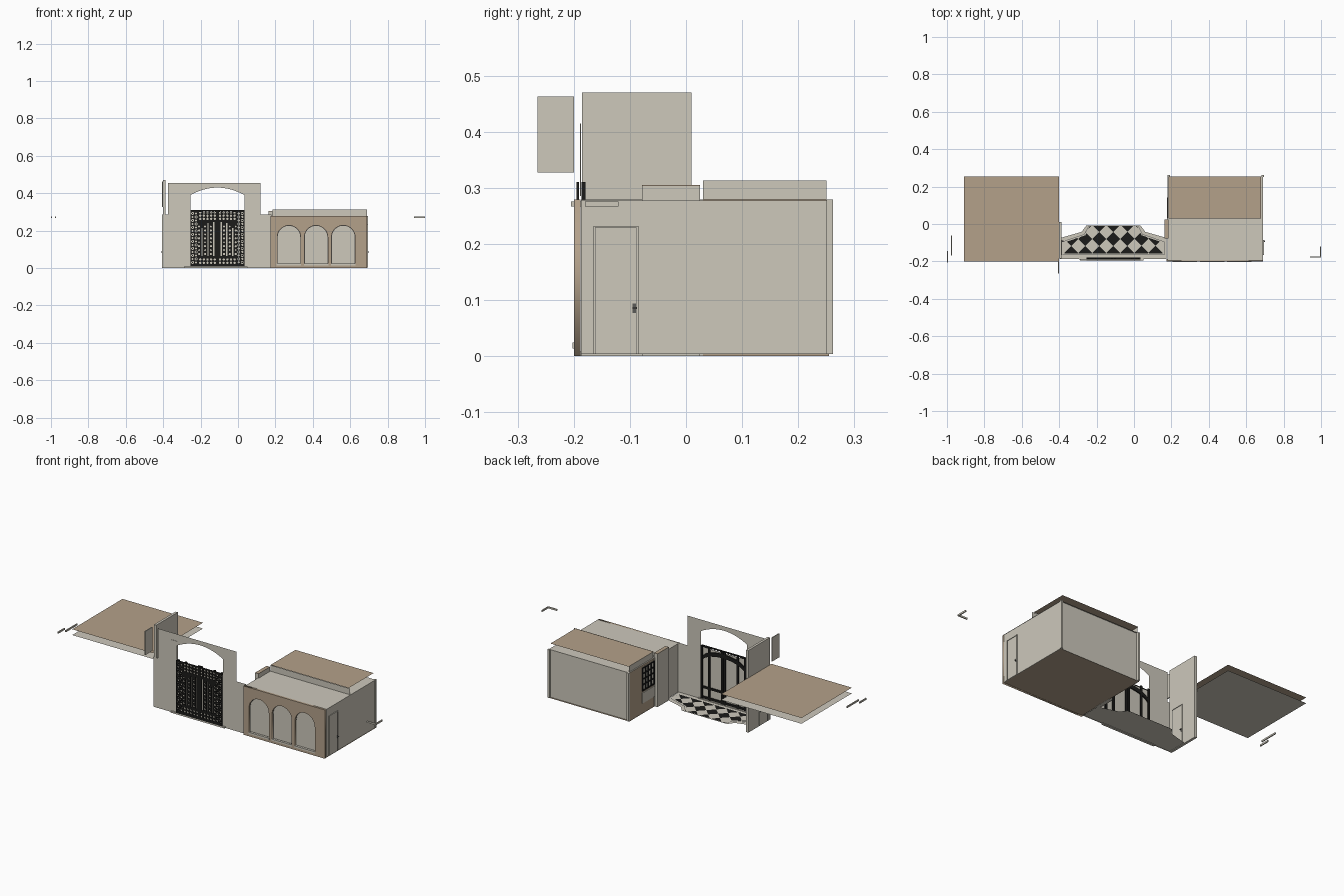
import bpy, bmesh, math
from mathutils import Vector

if "Cube" in bpy.data.objects:
    bpy.data.objects.remove(bpy.data.objects["Cube"])


def material(name, rgb):
    m = bpy.data.materials.new(name)
    m.diffuse_color = (*rgb, 1)
    m.use_nodes = True
    m.node_tree.nodes["Principled BSDF"].inputs["Base Color"].default_value = m.diffuse_color
    return m


BEIGE = material("beige_plaster", (0.61, 0.58, 0.50))
TAN = material("tan_stone", (0.456, 0.356, 0.254))
BLACK = material("black_iron", (0.011, 0.011, 0.010))
GREY = material("grey_metal", (0.10, 0.10, 0.095))


def add(name, mesh, *mats):
    for m in mats:
        mesh.materials.append(m)
    ob = bpy.data.objects.new(name, mesh)
    bpy.context.collection.objects.link(ob)
    return ob


# box between two corners; a zero extent gives a single sheet
def box(name, x, y, z, mat):
    bm = bmesh.new()
    pts = sorted({(a, b, c) for a in x for b in y for c in z})
    vs = [bm.verts.new(p) for p in pts]
    if len(vs) == 4:
        bm.faces.new([vs[i] for i in (0, 1, 3, 2)])
    else:
        bmesh.ops.convex_hull(bm, input=vs)
        bmesh.ops.dissolve_limit(bm, angle_limit=0.01, verts=bm.verts, edges=bm.edges)
    bmesh.ops.recalc_face_normals(bm, faces=bm.faces)
    me = bpy.data.meshes.new(name)
    bm.to_mesh(me)
    bm.free()
    return add(name, me, mat)


# upright plate in the XZ plane; nested loops become holes
def plate(name, loops, y, depth, mat):
    cu = bpy.data.curves.new(name, 'CURVE')
    cu.dimensions, cu.fill_mode, cu.extrude = '2D', 'BOTH', depth / 2
    for pts in loops:
        s = cu.splines.new('POLY')
        s.points.add(len(pts) - 1)
        for p, (a, b) in zip(s.points, pts):
            p.co = (a, b, 0, 1)
        s.use_cyclic_u = True
    tmp = bpy.data.objects.new(name + "_profile", cu)
    bpy.context.collection.objects.link(tmp)
    bpy.context.view_layer.update()
    me = bpy.data.meshes.new_from_object(tmp.evaluated_get(bpy.context.evaluated_depsgraph_get()))
    bpy.data.objects.remove(tmp)
    me.materials.clear()
    ob = add(name, me, mat)
    ob.rotation_euler = (math.pi / 2, 0, 0)
    ob.location.y = y
    return ob


def rect(a, b, c, d):
    return [(a, c), (b, c), (b, d), (a, d)]


def circle(x, z, r, n=10):
    return [(x + r * math.cos(2 * math.pi * i / n), z + r * math.sin(2 * math.pi * i / n)) for i in range(n)]


def arched(x0, x1, z0, spring, n=16):
    c, r = (x0 + x1) / 2, (x1 - x0) / 2
    return [(x0, z0), (x1, z0)] + [(c + r * math.cos(math.pi * i / n), spring + r * math.sin(math.pi * i / n))
                                   for i in range(n + 1)]


# gate wall with a shallow arched opening
G0, G1, GC = -0.255, 0.035, -0.11
arch = [(GC + 0.145 * t, 0.39 + 0.04 * (1 - t * t)) for t in [1 - i / 8 for i in range(17)]]
wall = [(-.405, 0), (-.405, .285), (-.375, .285), (-.375, .455), (.12, .455), (.12, .285),
        (.18, .285), (.18, 0), (G1, 0)] + arch + [(G0, 0)]
plate("gate_wall", [wall], -0.186, 0, BEIGE)
box("gate_wall_panel", (-.295, G0), (-.189, -.187), (.285, .415), BEIGE)

# iron gate: pierced front plate over a plain backing
holes = []
for s in (-1, 1):
    for i in range(15):
        z = 0.03 + i * 0.0187
        for k, u in enumerate((0.114, 0.133)):
            if (i + k) % 2:
                holes.append(circle(GC + s * u, z, 0.008))
                holes.append(circle(GC + s * u, z, 0.004))
            else:
                holes.append(circle(GC + s * u, z, 0.007, 4))
    for u, top in ((0.020, .245), (0.050, .24), (0.082, .215)):
        holes.append(rect(GC + s * u - .0035, GC + s * u + .0035, .065, top))
    for u in (0.035, 0.066, 0.098):
        for i in range(8):
            holes.append(circle(GC + s * u, 0.075 + i * 0.021, 0.006, 4 if i % 2 else 8))
    for z in (0.028, 0.046, 0.263, 0.28, 0.297):
        for i in range(5):
            holes.append(circle(GC + s * (0.014 + i * 0.0195), z, 0.0065, 8))
plate("gate_filigree", [rect(G0, G1, .008, .31)] + holes, -0.193, 0.004, BLACK)
box("gate_backing", (G0, G1), (-.187, -.187), (.008, .30), BEIGE)
for u in (-.139, -.09, -.008, .008, .09, .139):
    box("gate_back_bar", (GC + u - .006, GC + u + .006), (-.186, -.179), (.008, .31), BLACK)
for z in (.012, .07):
    box("gate_back_rail", (G0, G1), (-.186, -.180), (z, z + .012), BLACK)
band = [(GC + .14 * math.cos(math.pi * i / 16), .235 + .06 * math.sin(math.pi * i / 16)) for i in range(17)]
plate("gate_back_arch", [band + [(a, b - .022) for a, b in reversed(band)]], -0.183, 0.006, BLACK)
box("gate_threshold", (-.29, .05), (-.195, -.18), (0, .008), BEIGE)


# courtyard floor: flat sheet, cut along diagonals for the checker
def floor_sheet(name, half, z, checker):
    bm = bmesh.new()
    pts = half + [(2 * GC - x, y) for x, y in reversed(half)]
    bm.faces.new([bm.verts.new((x, y, z)) for x, y in pts])
    p = 0.075
    ref = Vector((GC, -0.08, z))
    if checker:
        for d in ((1, 1, 0), (1, -1, 0)):
            for i in range(-7, 8):
                bmesh.ops.bisect_plane(bm, geom=bm.verts[:] + bm.edges[:] + bm.faces[:],
                                       plane_co=ref + Vector(((i + .5) * p, 0, 0)), plane_no=d)
        for f in bm.faces:
            c = f.calc_center_median() - ref
            f.material_index = (round((c.x + c.y) / p) + round((c.x - c.y) / p) + 1) % 2
    for f in bm.faces:
        if f.normal.z < 0:
            f.normal_flip()
    me = bpy.data.meshes.new(name)
    bm.to_mesh(me)
    bm.free()
    return add(name, me, BEIGE, BLACK)


floor_sheet("courtyard_border", [(.175, -.186), (.175, -.075), (.06, -.042), (.035, -.008)], .003, False)
line = [(.163, -.165), (.163, -.094), (.046, -.054), (.022, -.008)]
floor_sheet("courtyard_border_line", line, .004, False).data.materials[0] = GREY
floor_sheet("courtyard_inner_border", [(.161, -.163), (.161, -.096), (.044, -.056), (.020, -.009)], .005, False)
floor_sheet("courtyard_checker", [(.155, -.157), (.155, -.10), (.040, -.06), (.016, -.01)], .006, True)

# side wall at the left of the gate
box("left_side_wall", (-.402, -.388), (-.185, .01), (0, .47), BEIGE)
box("left_upper_panel", (-.405, -.40), (-.265, -.20), (.327, .463), BEIGE)

# left pavilion: only its roof and ceiling sheets
box("left_roof", (-.91, -.40), (-.20, .255), (.313, .313), TAN)
box("left_ceiling", (-.91, -.40), (-.20, .255), (.28, .28), BEIGE)

# right house shell
box("house_floor", (.18, .69), (-.195, .255), (.001, .001), TAN)
box("house_roof_low", (.18, .69), (-.195, .255), (.279, .279), BEIGE)
box("house_roof_high", (.185, .68), (.03, .255), (.314, .314), TAN)
box("house_roof_step", (.185, .69), (.028, .028), (.279, .314), BEIGE)
box("house_roof_side", (.187, .187), (.03, .25), (.279, .313), BEIGE)
box("house_right_wall", (.684, .69), (-.187, .262), (.004, .277), BEIGE)
box("house_back_wall", (.18, .69), (.25, .25), (.004, .277), BEIGE)
for x in (.18, .682):
    box("house_back_post", (x, x + .012), (.25, .262), (.004, .279), BEIGE)
box("house_left_wall", (.182, .182), (.03, .255), (0, .279), TAN)
box("house_passage_wall", (.18, .18), (-.187, .03), (0, .279), BEIGE)
box("house_pillar", (.163, .185), (-.078, .025), (0, .303), BEIGE)
box("house_pillar_cap", (.163, .185), (-.078, .025), (.303, .305), TAN)

# lattice window in the left house wall
box("window_sill_panel", (.178, .182), (.03, .14), (.06, .12), BEIGE)
box("window_pane", (.180, .182), (.03, .14), (.13, .265), BEIGE)
for i in range(5):
    y, z = .03 + i * .026, .13 + i * .032
    box("window_bar", (.176, .18), (y, y + .007), (.13, .265), BLACK)
    box("window_bar", (.176, .18), (.03, .14), (z, z + .007), BLACK)

# arched facade with recessed panels and sills
arches = [(.21, .335), (.355, .48), (.50, .626)]
plate("house_facade", [rect(.175, .69, 0, .279)] + [arched(a, b, .02, .165) for a, b in arches],
      -0.194, 0.012, TAN)
box("arch_recess", (.19, .68), (-.189, -.189), (.01, .24), BEIGE)
for a, b in arches:
    box("arch_sill", (a - .003, b + .003), (-.202, -.189), (.014, .024), BEIGE)
    rim = arched(a, b, .022, .165)
    inner = arched(a + .002, b - .002, .024, .165)
    plate("arch_outline", [rim, inner], -.191, .001, GREY)


# doors with dark frame line and handle
def door(x, side):
    y0, y1, top = -.165, -.085, .232
    def span(d0, d1):
        return tuple(sorted((x + side * d0, x + side * d1)))
    box("door_leaf", span(0, .002), (y0 + .003, y1 - .003), (.004, top - .004), BEIGE)
    for y in (y0, y1 - .003):
        box("door_jamb", span(0, .004), (y, y + .003), (.004, top), BEIGE)
        box("door_gap", span(0, .003), (y + .003 if y == y0 else y - .001, y + .004 if y == y0 else y),
            (.004, top - .003), GREY)
    box("door_head", span(0, .004), (y0, y1), (top - .003, top), BEIGE)
    box("door_plate", span(.002, .004), (-.095, -.089), (.077, .094), GREY)
    box("door_handle", span(.004, .010), (-.095, -.087), (.084, .088), GREY)


door(.69, 1)
door(-.388, 1)
door(-.402, -1)

# loose trim bars beside the model
Z = (.267, .276)
box("right_trim_long", (.94, 1.0), (-.18, -.174), Z, BEIGE)
box("right_trim_short", (.994, 1.0), (-.18, -.12), Z, BEIGE)
box("left_trim_outer", (-1.0, -.994), (-.205, -.145), Z, BEIGE)
box("left_trim_inner", (-.978, -.972), (-.168, -.062), Z, BEIGE)
